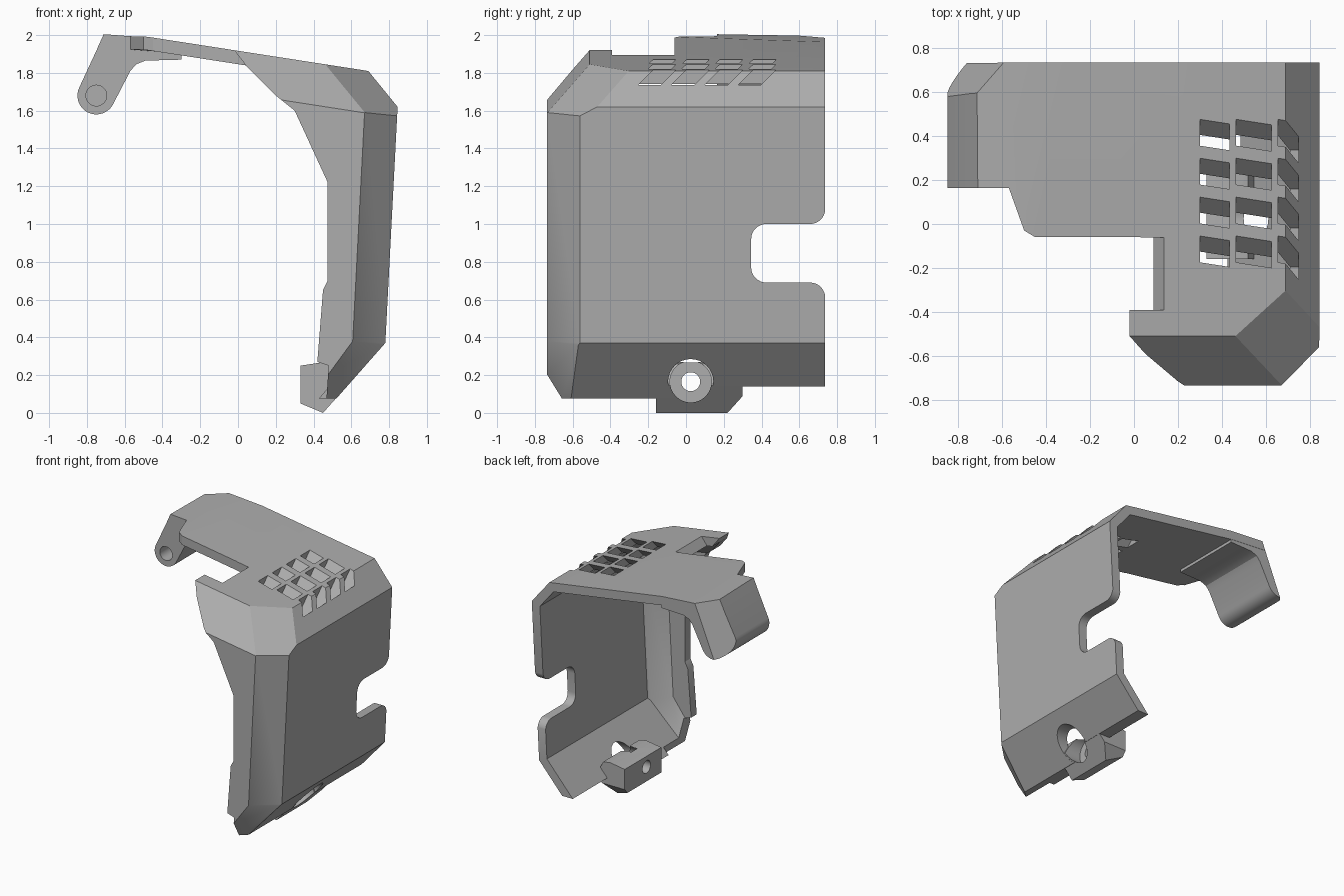
import bpy, bmesh, math
from mathutils import Vector

if "Cube" in bpy.data.objects:
    bpy.data.objects.remove(bpy.data.objects["Cube"])

grey = bpy.data.materials.new("plain grey")
grey.use_nodes = True
grey.diffuse_color = (0.42, 0.42, 0.42, 1)
grey.node_tree.nodes["Principled BSDF"].inputs["Base Color"].default_value = (0.42, 0.42, 0.42, 1)


def finish(bm, name):
    bmesh.ops.recalc_face_normals(bm, faces=bm.faces)
    mesh = bpy.data.meshes.new(name)
    bm.to_mesh(mesh)
    bm.free()
    mesh.materials.append(grey)
    obj = bpy.data.objects.new(name, mesh)
    bpy.context.collection.objects.link(obj)
    return obj


def clip(bm, planes, inset=0):
    """Keep only what lies behind every (point, outward normal) plane."""
    for point, normal in planes:
        n = Vector(normal).normalized()
        cut = bmesh.ops.bisect_plane(bm, geom=bm.verts[:] + bm.edges[:] + bm.faces[:], dist=1e-6,
                                     plane_co=Vector(point) - n * inset, plane_no=n, clear_outer=True)
        edges = [e for e in cut["geom_cut"] if isinstance(e, bmesh.types.BMEdge)]
        if edges:
            bmesh.ops.contextual_create(bm, geom=edges)


def block(name, low, high, planes, inset=0):
    bm = bmesh.new()
    bmesh.ops.create_cube(bm, size=1)
    for v in bm.verts:
        v.co = [l + (c + 0.5) * (h - l) for c, l, h in zip(v.co, low, high)]
    clip(bm, planes, inset)
    return finish(bm, name)


def prism(name, axis, outline, start, end, planes=()):
    """Extrude an outline in the two remaining axes along the given axis."""
    def place(p, depth):
        co = list(p)
        co.insert("xyz".index(axis), depth)
        return co
    bm = bmesh.new()
    face = bm.faces.new([bm.verts.new(place(p, start)) for p in outline])
    out = bmesh.ops.extrude_face_region(bm, geom=[face])
    for v in out["geom"]:
        if isinstance(v, bmesh.types.BMVert):
            v.co["xyz".index(axis)] = end
    bmesh.ops.recalc_face_normals(bm, faces=bm.faces)
    clip(bm, planes)
    return finish(bm, name)


def arc(cx, cy, r, a0, a1, steps=16):
    angles = [math.radians(a0 + (a1 - a0) * i / steps) for i in range(steps + 1)]
    return [(cx + r * math.cos(a), cy + r * math.sin(a)) for a in angles]


def circle(cx, cy, r):
    return arc(cx, cy, r, 0, 360, 32)[:-1]


def cut(target, cutter):
    mod = target.modifiers.new("cut", "BOOLEAN")
    mod.operation, mod.solver, mod.object = "DIFFERENCE", "EXACT", cutter
    bpy.context.view_layer.objects.active = target
    bpy.ops.object.modifier_apply(modifier=mod.name)
    bpy.data.objects.remove(cutter)


# Faceted envelope of the cover
shell_planes = [
    ((0.78, 0, 0.37), (1.25, 0, -0.065)),               # side
    ((0.78, 0, 0.37), (0.295, 0, -0.26)),               # lower bevel
    ((0.845, 0, 1.62), (0.19, 0, 0.155)),               # upper bevel
    ((0.69, 0, 1.81), (0.155, 0, 1)),                   # roof
    ((-0.45, 0.17, 1.985), (0.0085, 0.002, 0.113)),     # roof end
    ((0, -0.735, 0), (0, -1, 0)),                       # front
    ((0.67, -0.735, 1.59), (1, -1, -0.052)),            # front upright bevel
    ((0.46, -0.51, 1.846), (0.155, -1, 1)),             # front roof bevel
    ((0.67, -0.735, 1.59), (0.049, -0.041, 0.076)),     # upper corner
    ((0.6, -0.735, 0.37), (0.049, -0.053, -0.036)),     # lower corner
]
hook_corner = ((-0.85, 0.59, 1.68), (-0.044, 0.04, 0.018))
hook_side = ((-0.72, 0, 1.985), (-0.275, 0, 0.125))

cover = block("cover_shell", (-1, -1, 0), (1, 0.735, 2.2), shell_planes + [hook_corner, hook_side])
cut(cover, block("cavity", (-2, -2, -1), (2, 2, 3), shell_planes, 0.07))

# Open left edge of the front wall
cut(cover, prism("front_opening", "y", [
    (-2, -0.2), (0.45, -0.2), (0.48, 0.25), (0.42, 0.27), (0.45, 0.65), (0.475, 0.7), (0.475, 1.22),
    (0.3, 1.6), (0.2, 1.68), (0.05, 1.83), (-0.02, 1.92), (-0.02, 2.3), (-2, 2.3)], -1, -0.39))
# Roof outline and its sloped notch
cut(cover, prism("roof_outline", "z", [
    (-2, -0.392), (0.03, -0.392), (0.03, -0.06), (-0.45, -0.06), (-0.5, -0.03),
    (-0.57, 0.165), (-2, 0.165)], 1.4, 2.3))
cut(cover, prism("roof_notch", "y", [(-0.1, 1.7), (0.06, 1.7), (0.08, 1.82), (0.14, 1.9),
                                     (0.2, 2.1), (-0.1, 2.1)], -0.391, -0.062))
# Lower edge
cut(cover, prism("lower_edge", "x", [(-1, -1), (1, -1), (1, 0.14), (0.02, 0.14), (0.02, 0.075),
                                     (-1, 0.075)], -1, 1.2))
# Rounded cable notch in the rear edge of the side
r = 0.08
cut(cover, prism("side_notch", "x",
    [(1, 1.2), (0.737, 1.2)]
    + arc(0.737 - r, 1.0 + r, r, 0, -90, 8) + arc(0.345 + r, 1.0 - r, r, 90, 180, 8)
    + arc(0.345 + r, 0.69 + r, r, 180, 270, 8) + arc(0.737 - r, 0.69 - r, r, 90, 0, 8)
    + [(0.737, 0.5), (1, 0.5)], 0.5, 1.2))
# Leaning roof vents, four rows of three
for row in range(4):
    y = -0.175 + row * 0.177
    for x0, x1 in ((0.3, 0.435), (0.465, 0.625), (0.655, 0.75)):
        z = 1.87 - 0.155 * (x0 - 0.3)
        cut(cover, prism("vent", "x", [(y + 0.02, z + 0.02), (y + 0.14, z + 0.02),
                                       (y - 0.02, z - 0.14), (y - 0.14, z - 0.14)], x0, x1))
# Channel through the lower bevel for the screw
cut(cover, prism("screw_channel", "x", circle(0.025, 0.165, 0.12), 0.3, 1.2))

# Hook with rounded end and blind hole
hook = prism("hinge_hook", "y",
    [(-0.3, 1.92), (-0.45, 1.95), (-0.6, 1.97), (-0.72, 1.982)]
    + arc(-0.75, 1.68, 0.1, 156, 335, 20)
    + [(-0.57, 1.81), (-0.54, 1.845), (-0.49, 1.865), (-0.3, 1.87)], 0.165, 0.734, [hook_corner])
cut(hook, prism("hook_hole", "y", circle(-0.75, 1.68, 0.055), 0, 0.5))

# Screw bracket at the foot
bracket = prism("screw_bracket", "y", [(0.33, 0.25), (0.33, 0.05), (0.45, 0), (0.58, 0.145),
                                       (0.52, 0.26), (0.46, 0.27)], -0.16, 0.3,
                [((0, 0.22, 0), (0, 1, -0.9))])
cut(bracket, prism("screw_recess", "x", circle(0.025, 0.165, 0.11), 0.44, 1))
cut(bracket, prism("screw_hole", "x", circle(0.025, 0.165, 0.05), 0, 1))

# Crisp facets with smooth rounds
for obj in (cover, hook, bracket):
    bpy.ops.object.select_all(action="DESELECT")
    obj.select_set(True)
    bpy.context.view_layer.objects.active = obj
    bpy.ops.object.shade_smooth_by_angle(angle=math.radians(25))
